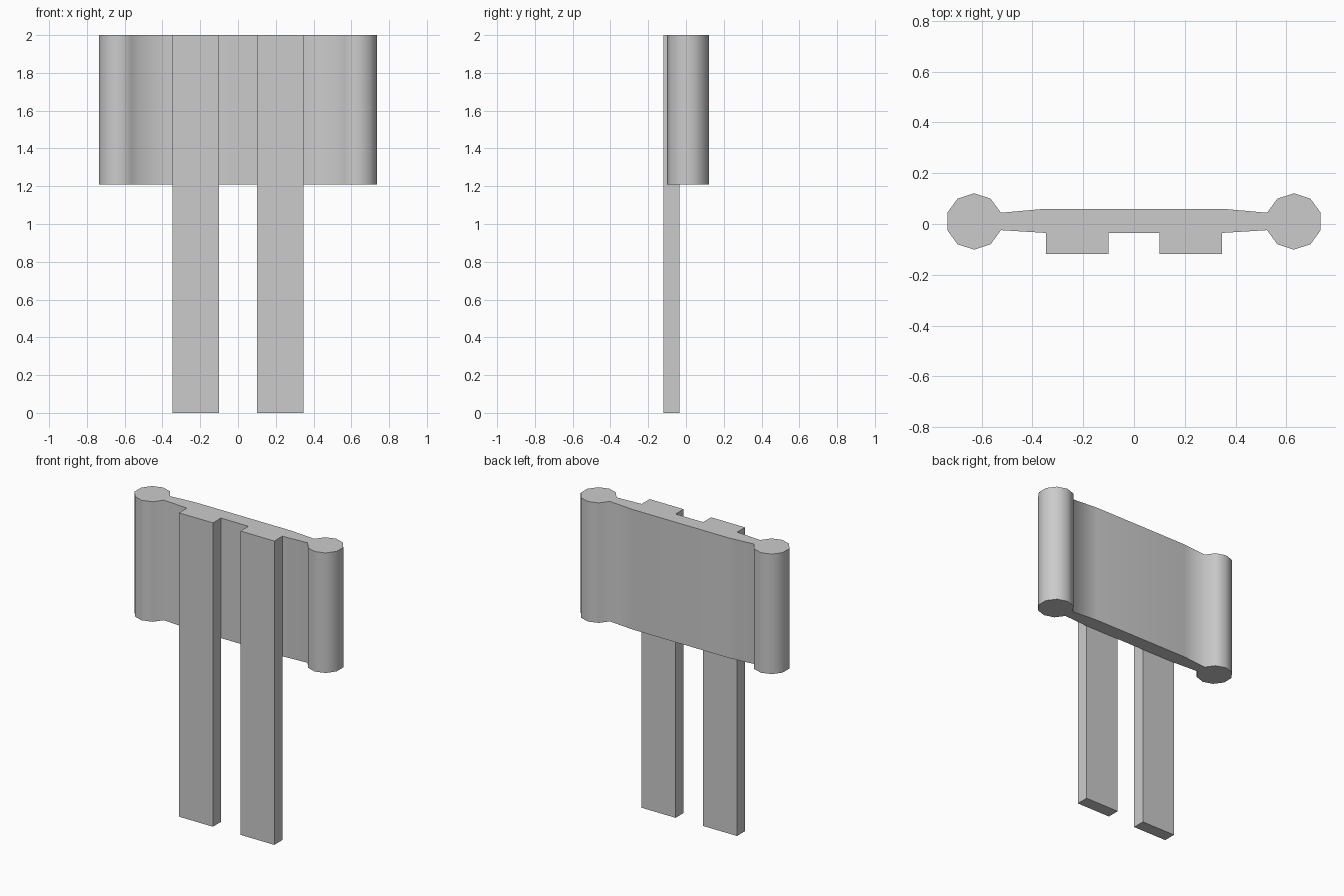
import bpy
import bmesh
from math import radians, cos, sin

if "Cube" in bpy.data.objects:
    bpy.data.objects.remove(bpy.data.objects["Cube"])

GREY = (0.6, 0.6, 0.6, 1.0)
TOP = 2.0

# Single plain material
stone = bpy.data.materials.new("plain_grey")
stone.use_nodes = True
stone.diffuse_color = GREY
stone.node_tree.nodes["Principled BSDF"].inputs["Base Color"].default_value = GREY


def extrude_profile(name, profile, bottom, top):
    """Make a closed prism from a counter-clockwise xy outline."""
    bm = bmesh.new()
    base = bm.faces.new([bm.verts.new((x, y, bottom)) for x, y in profile])
    result = bmesh.ops.extrude_face_region(bm, geom=[base], use_keep_orig=True)
    raised = [g for g in result["geom"] if isinstance(g, bmesh.types.BMVert)]
    bmesh.ops.translate(bm, verts=raised, vec=(0, 0, top - bottom))
    bmesh.ops.recalc_face_normals(bm, faces=bm.faces)
    mesh = bpy.data.meshes.new(name)
    bm.to_mesh(mesh)
    bm.free()
    mesh.materials.append(stone)
    obj = bpy.data.objects.new(name, mesh)
    bpy.context.collection.objects.link(obj)
    return obj


# Scroll-shaped board: flat middle, tapered shoulders, ten-sided rolled ends
roll_x, roll_y, roll_r = 0.63, 0.01, 0.111
roll = []
for i in range(10):
    a = radians(-162 + 36 * i)
    roll.append((roll_x + roll_r * cos(a), roll_y + roll_r * sin(a)))
half = [(0.35, -0.035)] + roll + [(0.35, 0.06)]
outline = half + [(-x, y) for x, y in reversed(half)]
board = extrude_profile("scroll_board", outline, 1.21, TOP)

# Smooth the rolled ends while the flat top and bottom stay sharp
bpy.ops.object.select_all(action="DESELECT")
board.select_set(True)
bpy.context.view_layer.objects.active = board
bpy.ops.object.shade_smooth_by_angle(angle=radians(65))

# Two flat posts fixed to the front of the board
for side, sx in (("left", 1), ("right", -1)):
    x0, x1 = sorted((sx * 0.1, sx * 0.347))
    post = [(x0, -0.118), (x1, -0.118), (x1, -0.035), (x0, -0.035)]
    extrude_profile(side + "_post", post, 0.0, TOP)
